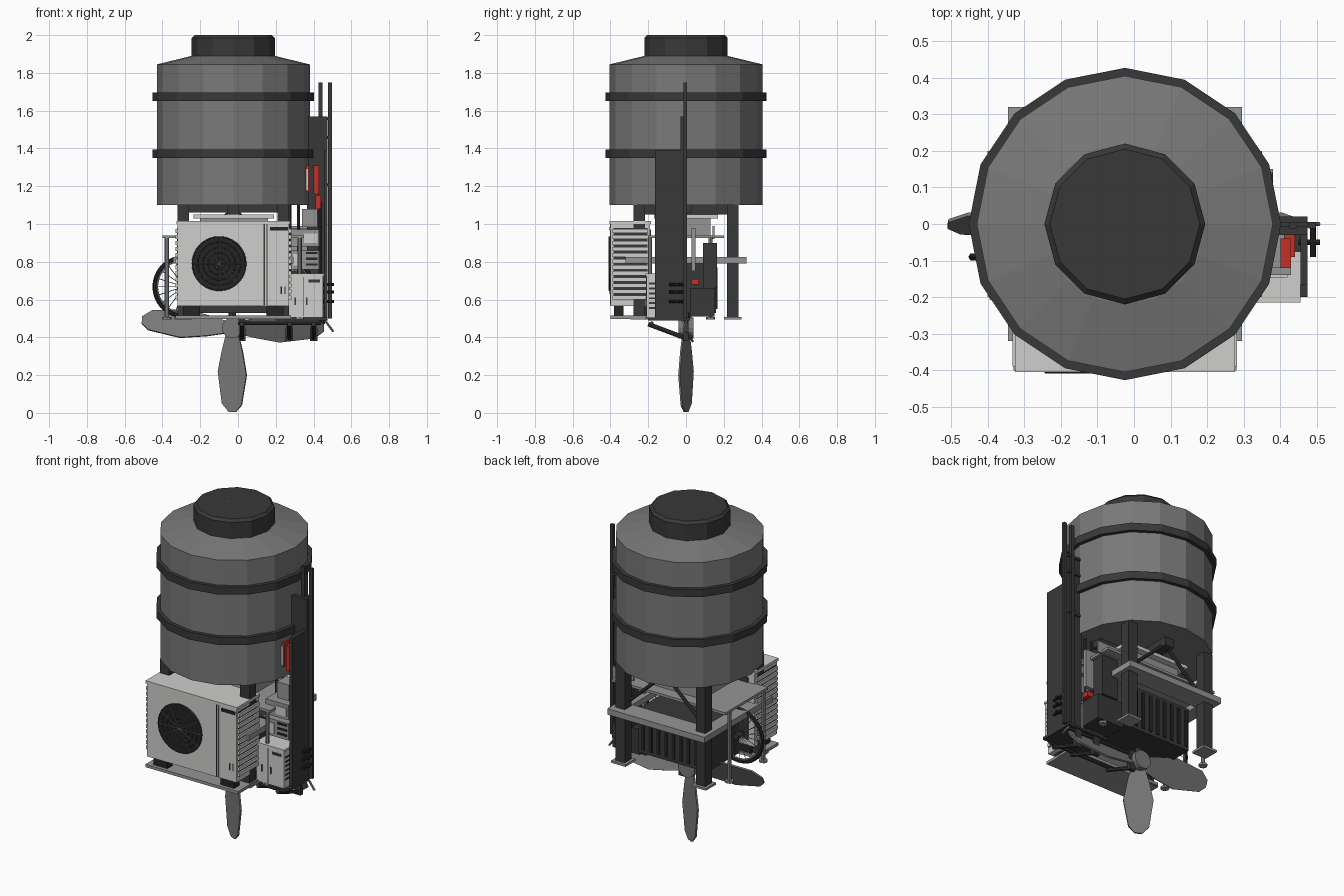
import bpy, bmesh, math
from mathutils import Matrix, Vector

cube = bpy.data.objects.get("Cube")
if cube:
    bpy.data.objects.remove(cube, do_unlink=True)


def material(name, r, g, b):
    m = bpy.data.materials.new(name)
    m.use_nodes = True
    m.diffuse_color = (r, g, b, 1)
    m.node_tree.nodes["Principled BSDF"].inputs["Base Color"].default_value = (r, g, b, 1)
    return m


GREY = material("tank grey", .19, .19, .19)
DARK = material("charcoal", .04, .04, .04)
BLACK = material("near black", .018, .018, .018)
WHITE = material("off white", .62, .62, .61)
STEEL = material("steel", .3, .3, .3)
RED = material("red", .55, .03, .02)
CX = -.025  # tank axis


def finish(name, bm, mat):
    bmesh.ops.recalc_face_normals(bm, faces=bm.faces)
    me = bpy.data.meshes.new(name)
    bm.to_mesh(me)
    bm.free()
    me.materials.append(mat)
    ob = bpy.data.objects.new(name, me)
    bpy.context.collection.objects.link(ob)
    return ob


def boxes(name, mat, *spans):
    """One object from boxes given as x0, x1, y0, y1, z0, z1."""
    bm = bmesh.new()
    for x0, x1, y0, y1, z0, z1 in spans:
        m = Matrix.Translation(((x0 + x1) / 2, (y0 + y1) / 2, (z0 + z1) / 2))
        bmesh.ops.create_cube(bm, size=1, matrix=m @ Matrix.Diagonal((x1 - x0, y1 - y0, z1 - z0, 1)))
    return finish(name, bm, mat)


def rods(name, mat, r, pairs, sides=8):
    """One object from round bars between pairs of points."""
    bm = bmesh.new()
    for a, b in pairs:
        a, b = Vector(a), Vector(b)
        m = Matrix.Translation((a + b) / 2) @ (b - a).to_track_quat('Z', 'Y').to_matrix().to_4x4()
        bmesh.ops.create_cone(bm, cap_ends=True, segments=sides, radius1=r, radius2=r,
                              depth=(b - a).length, matrix=m)
    return finish(name, bm, mat)


def lathe(name, mat, profile, sides):
    """Spin a closed radius/height profile about the tank axis."""
    bm = bmesh.new()
    vs = [bm.verts.new((r, 0, z)) for r, z in profile]
    es = [bm.edges.new(p) for p in zip(vs, vs[1:])]
    bmesh.ops.spin(bm, geom=vs + es, cent=(0, 0, 0), axis=(0, 0, 1),
                   angle=math.tau, steps=sides)
    bmesh.ops.remove_doubles(bm, verts=bm.verts, dist=.0005)
    ob = finish(name, bm, mat)
    ob.location.x = CX
    return ob


def ring(name, mat, loc, major, minor, steps=36):
    bpy.ops.mesh.primitive_torus_add(location=loc, rotation=(math.pi / 2, 0, 0), major_radius=major,
                                     minor_radius=minor, major_segments=steps, minor_segments=6)
    ob = bpy.context.object
    ob.name = name
    ob.data.materials.append(mat)


# Water tank, bands and lid
lathe("tank", GREY, [(0, 1.1), (.405, 1.1), (.405, 1.845), (.22, 1.89), (0, 1.89)], 16)
for i, z in enumerate((1.35, 1.65)):
    lathe(f"tank_band_{i}", DARK, [(.4, z), (.427, z), (.427, z + .045), (.4, z + .045), (.4, z)], 16)
lathe("lid", DARK, [(0, 1.88), (.22, 1.88), (.22, 1.985), (.205, 2), (0, 2)], 12)
boxes("lid_grip", STEEL, (CX - .09, CX + .09, -.003, .003, 1.99, 2.0))

# Tank stand: posts, feet, shelf frame and top beams
corners = [(CX + sx * .265, sy * .247) for sx in (-1, 1) for sy in (-1, 1)]
boxes("stand_posts", DARK, *[(x - .031, x + .031, y - .031, y + .031, .5, 1.1) for x, y in corners])
boxes("stand_feet", STEEL, *[(x - .047, x + .047, y - .047, y + .047, .495, .508) for x, y in corners])
boxes("stand_top_beams", DARK, (CX - .29, CX + .29, -.03, .03, 1.06, 1.1),
      (CX - .03, CX + .03, -.27, .27, 1.05, 1.1))
boxes("shelf_frame", STEEL, (CX - .32, CX + .32, .2, .32, .79, .825),
      (CX - .32, CX + .32, -.32, -.22, .79, .825),
      (CX - .32, CX - .24, -.22, .2, .79, .825), (CX + .24, CX + .32, -.22, .2, .79, .825))
rods("stand_braces", DARK, .01, [((CX + s * .25, .23, .85), (CX, .23, 1.08)) for s in (-1, 1)])

# Battery box under the shelf and panel beneath the tank
boxes("battery_box", DARK, (-.25, .2, -.14, .16, .53, .79))
boxes("battery_ribs", BLACK, *[(-.24 + i * .05, -.22 + i * .05, .16, .166, .55, .77) for i in range(9)])
boxes("upper_tray", WHITE, (-.235, .19, -.17, .17, 1.03, 1.05))
boxes("upper_core", STEEL, (-.2, .16, -.13, .13, .94, 1.03))

# Thin table around the stand
boxes("table_top", STEEL, (-.4, .35, -.2, .2, .925, .94))
legs = [(CX + sx * .352, y) for sx in (-1, 1) for y in (-.19, .13)]
rods("table_legs", STEEL, .011, [((x, y, .5), (x, y, .93)) for x, y in legs])
rods("table_leg_pads", STEEL, .024, [((x, y, .495), (x, y, .507)) for x, y in legs])

# Outdoor cooling unit
boxes("cooler_body", WHITE, (-.32, .27, -.4, -.19, .565, 1.0))
boxes("cooler_lid", WHITE, (-.326, .276, -.405, -.185, 1.0, 1.016))
for name, x, s in (("right", -.32, -1), ("left", .27, 1)):
    lo, hi = sorted((x, x + s * .003))
    boxes(f"{name}_vent", DARK, (lo, hi, -.385, -.205, .6, .98))
    lo, hi = sorted((x, x + s * .012))
    boxes(f"{name}_louvers", WHITE, *[(lo, hi, -.39, -.2, .6 + i * .032, .622 + i * .032) for i in range(12)])
boxes("cooler_back_vent", DARK, (-.28, .22, -.19, -.186, .6, .97))
boxes("cooler_seam", DARK, (.136, .142, -.403, -.4, .57, 1.0), (.152, .155, -.403, -.4, .57, 1.0))
boxes("cooler_details", BLACK, (.17, .265, -.404, -.4, .966, .985), (.225, .232, -.404, -.4, .63, .67),
      (.245, .252, -.404, -.4, .63, .67))
fan = Vector((-.1, -.4, .79))
rods("fan_disc", BLACK, .145, [(fan, fan - Vector((0, .005, 0)))], 36)
for i in range(5):
    ring(f"fan_ring_{i}", DARK, fan - Vector((0, .006, 0)), .03 + i * .028, .003)
rods("fan_spokes", STEEL, .0015, [(fan - Vector((0, .008, 0)), fan + Vector((
    .143 * math.cos(a * math.tau / 12), -.008, .143 * math.sin(a * math.tau / 12)))) for a in range(12)], 4)
boxes("cooler_feet", BLACK, *[(x, x + .09, y, y + .05, .515, .565) for x in (-.29, .15) for y in (-.38, -.25)])
boxes("cooler_base", STEEL, (-.33, .28, -.4, -.19, .498, .515))

# Pair of spoked wheels
for side, x in (("right", CX - .262), ("left", CX + .262)):
    c = Vector((x, -.09, .668))
    ring(f"{side}_tyre", BLACK, c, .155, .011)
    ring(f"{side}_rim", STEEL, c, .141, .005)
    rods(f"{side}_hub", DARK, .016, [(c - Vector((0, .03, 0)), c + Vector((0, .03, 0)))], 12)
    rods(f"{side}_spokes", STEEL, .002, [(c, c + Vector((.14 * math.cos(a * math.tau / 20), 0,
         .14 * math.sin(a * math.tau / 20)))) for a in range(20)], 4)

# Side cabinet with doors and vents
boxes("cabinet", WHITE, (.27, .45, -.21, -.08, .505, .725))
boxes("cabinet_top", WHITE, (.265, .455, -.215, -.075, .725, .738))
boxes("cabinet_details", DARK, (.343, .348, -.212, -.21, .51, .72), (.372, .435, -.213, -.21, .69, .705),
      (.3, .307, -.214, -.21, .57, .61), (.36, .367, -.214, -.21, .57, .61),
      *[(.45, .453, -.195, -.1, .55 + i * .026, .56 + i * .026) for i in range(6)])
boxes("cabinet_floor", DARK, (.2, .475, -.2, .02, .49, .505))

# Equipment rack beside the cooler
boxes("rack_modules", STEEL, (.28, .43, -.14, -.03, .76, .86), (.28, .43, -.14, -.03, .88, .97),
      (.34, .42, -.12, -.03, .985, 1.08))
boxes("rack_faces", WHITE, (.29, .34, -.146, -.14, .78, .84), (.35, .42, -.146, -.14, .9, .95))
boxes("rack_slots", BLACK, *[(.36, .42, -.145, -.14, z, z + .012) for z in (.78, .81, .84)])
rods("rack_uprights", DARK, .008, [((x, -.03, .5), (x, -.03, 1.12)) for x in (.275, .32, .435)])
boxes("pump_block", DARK, (.2, .38, .02, .15, .51, .66), (.25, .36, .09, .165, .66, .9))
boxes("pump_pipes", STEEL, (.24, .38, .03, .05, .75, .98), (.24, .38, .14, .15, .92, .99))
boxes("pump_valve", RED, (.33, .385, .03, .07, .68, .71))

# Tall channel: back plate, side panel and twin masts
boxes("back_plate", DARK, (.365, .475, -.03, -.005, .5, 1.57))
boxes("side_panel", DARK, (.455, .475, -.165, 0, .5, 1.39))
boxes("masts", DARK, (.425, .447, -.012, .006, .5, 1.75), (.477, .498, -.012, .006, .5, 1.75))
boxes("mast_ties", DARK, *[(.36, .49, -.01, .004, z, z + .015) for z in (1.2, 1.45, 1.55)])
rods("clamps", BLACK, .008, [((.49, -.09, z), (.49, -.01, z)) for z in (.59, .64, .68)]
     + [((.45, -.05, z), (.508, -.05, z)) for z in (.59, .64, .68)])

# Red safety boxes
boxes("red_boxes", RED, (.345, .375, -.1, -.04, 1.17, 1.31), (.4, .43, -.12, -.04, 1.16, 1.31),
      (.41, .44, -.09, -.03, 1.08, 1.15))
boxes("red_box_labels", WHITE, (.352, .37, -.106, -.1, 1.18, 1.29))

# Lower brackets carrying the propeller
arms = (.02, .272, .4)
rods("bracket_arms", DARK, .012, [((x, -.2, .47), (x, 0, .395)) for x in arms])
boxes("bracket_hangers", DARK, *[(x - .02, x + .02, -.012, .012, .38, .5) for x in arms])
rods("bracket_bars", DARK, .01, [((0, -.18, .475), (.44, -.18, .475)), ((0, 0, .48), (.46, 0, .48))])
rods("bracket_hook", STEEL, .006, [((.46, 0, .49), (.505, 0, .43))])

# Propeller: pitched flat blades and hub
hub = Vector((-.03, 0, .45))
outline = [(.03, .035), (.12, .06), (.25, .084), (.41, .055), (.445, .02), (.445, -.02), (.4, -.06),
           (.23, -.084), (.12, -.06), (.03, -.035)]
for name, angle, scale in (("lower", 90, 1), ("right", 185, 1.08), ("left", 0, 1.09)):
    bm = bmesh.new()
    face = bm.faces.new([bm.verts.new((r * scale, -.005, w)) for r, w in outline])
    out = bmesh.ops.extrude_face_region(bm, geom=[face])
    bmesh.ops.translate(bm, vec=(0, .01, 0),
                        verts=[v for v in out["geom"] if isinstance(v, bmesh.types.BMVert)])
    bm.transform(Matrix.Translation(hub) @ Matrix.Rotation(math.radians(angle), 4, 'Y')
                 @ Matrix.Rotation(math.radians(26), 4, 'X'))
    finish(f"{name}_blade", bm, GREY)
rods("propeller_hub", GREY, .055, [(hub - Vector((0, .04, 0)), hub + Vector((0, .04, 0)))], 16)
rods("propeller_shaft", DARK, .02, [(hub, hub + Vector((0, 0, .09)))])
